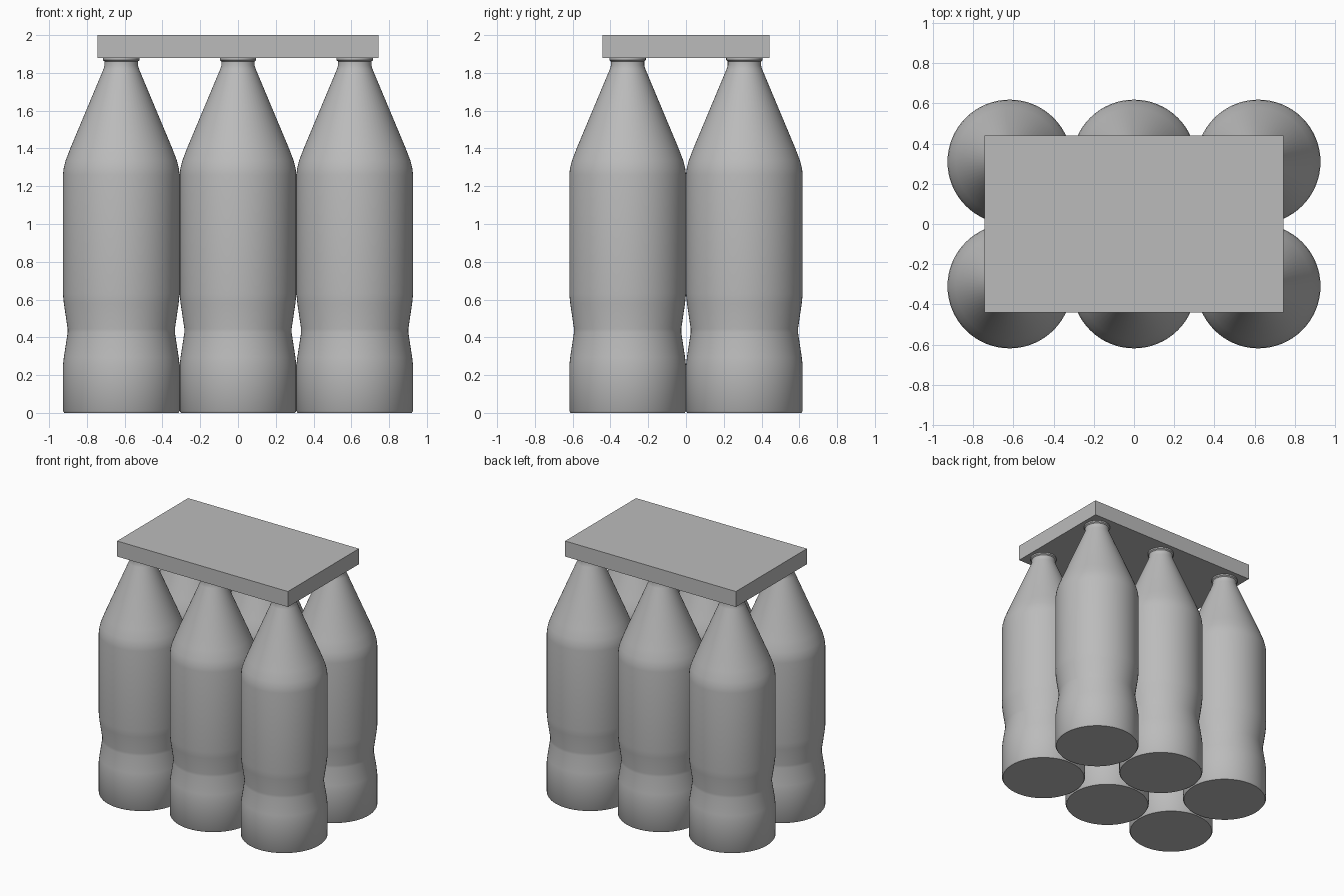
import bpy
import bmesh
import math

cube = bpy.data.objects.get("Cube")
if cube:
    bpy.data.objects.remove(cube, do_unlink=True)

SIDES = 64
PITCH = 0.618

grey = bpy.data.materials.new("plain_grey")
grey.use_nodes = True
grey.diffuse_color = (0.5, 0.5, 0.5, 1)
grey.node_tree.nodes["Principled BSDF"].inputs["Base Color"].default_value = (0.5, 0.5, 0.5, 1)


def finish(name, bm):
    mesh = bpy.data.meshes.new(name)
    bmesh.ops.recalc_face_normals(bm, faces=bm.faces)
    bm.to_mesh(mesh)
    bm.free()
    mesh.materials.append(grey)
    obj = bpy.data.objects.new(name, mesh)
    bpy.context.collection.objects.link(obj)
    return obj


# Bottle outline as (radius, height): base, waist, shoulder, neck and lip
outline = [(0.302, 0), (0.309, 0.01), (0.309, 0.25), (0.304, 0.295), (0.284, 0.425),
           (0.284, 0.445), (0.304, 0.58), (0.309, 0.63), (0.309, 1.26),
           (0.305, 1.295), (0.295, 1.335), (0.268, 1.405), (0.094, 1.82), (0.088, 1.84),
           (0.088, 1.86), (0.096, 1.867), (0.096, 1.88)]


def bottle_mesh():
    bm = bmesh.new()
    rings = []
    for radius, height in outline:
        rings.append([bm.verts.new((radius * math.cos(math.tau * i / SIDES),
                                    radius * math.sin(math.tau * i / SIDES), height))
                      for i in range(SIDES)])
    for low, high in zip(rings, rings[1:]):
        for i in range(SIDES):
            j = (i + 1) % SIDES
            bm.faces.new((low[i], low[j], high[j], high[i]))
    bm.faces.new(rings[0][::-1])
    bm.faces.new(rings[-1])
    return bm


# Six bottles in two rows of three, sharing one mesh
first = finish("bottle", bottle_mesh())
bpy.ops.object.select_all(action="DESELECT")
first.select_set(True)
bpy.context.view_layer.objects.active = first
bpy.ops.object.shade_smooth_by_angle(angle=math.radians(35))
for row, y in (("front", -PITCH / 2), ("back", PITCH / 2)):
    for column, x in (("right", -PITCH), ("middle", 0), ("left", PITCH)):
        bottle = bpy.data.objects.new(f"bottle_{row}_{column}", first.data)
        bottle.location = (x, y, 0)
        bpy.context.collection.objects.link(bottle)
bpy.data.objects.remove(first, do_unlink=True)

# Flat carrier plate resting on the lips
bm = bmesh.new()
bmesh.ops.create_cube(bm, size=1)
bmesh.ops.scale(bm, vec=(1.486, 0.882, 0.122), verts=bm.verts)
plate = finish("carrier_plate", bm)
plate.location = (0, 0, 1.939)
